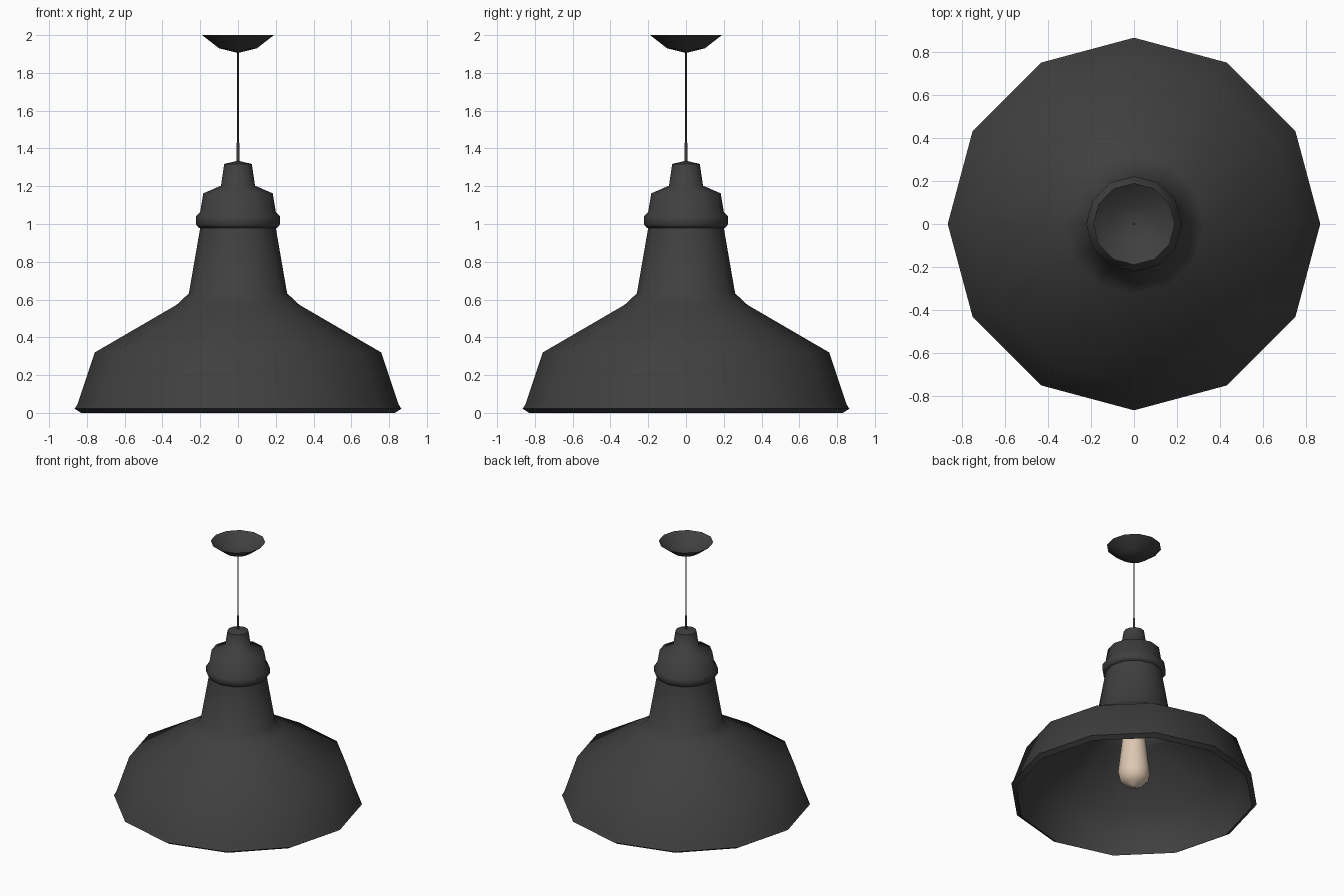
import bpy, bmesh
from math import radians
from mathutils import Matrix, Vector

cube = bpy.data.objects.get("Cube")
if cube:
    bpy.data.objects.remove(cube, do_unlink=True)

SIDES = 12


def make_material(name, rgb, roughness):
    mat = bpy.data.materials.new(name)
    mat.use_nodes = True
    mat.diffuse_color = (*rgb, 1)
    bsdf = mat.node_tree.nodes["Principled BSDF"]
    bsdf.inputs["Base Color"].default_value = (*rgb, 1)
    bsdf.inputs["Roughness"].default_value = roughness
    return mat


def lathe(name, profile, mat, sides=SIDES, sharp=60):
    """Spin a (radius, height) profile, listed top to bottom on the outside."""
    bm = bmesh.new()
    verts = [bm.verts.new((r, 0, z)) for r, z in profile]
    edges = [bm.edges.new(pair) for pair in zip(verts, verts[1:])]
    bmesh.ops.spin(bm, geom=verts + edges, axis=(0, 0, 1), cent=(0, 0, 0),
                   angle=radians(360), steps=sides, use_merge=True)
    bmesh.ops.remove_doubles(bm, verts=bm.verts, dist=0.0005)
    bmesh.ops.recalc_face_normals(bm, faces=bm.faces)
    mesh = bpy.data.meshes.new(name)
    bm.to_mesh(mesh)
    bm.free()
    mesh.materials.append(mat)
    obj = bpy.data.objects.new(name, mesh)
    bpy.context.collection.objects.link(obj)
    bpy.ops.object.select_all(action="DESELECT")
    obj.select_set(True)
    bpy.context.view_layer.objects.active = obj
    bpy.ops.object.shade_smooth_by_angle(angle=radians(sharp))
    return obj


metal = make_material("charcoal metal", (0.05, 0.05, 0.05), 0.6)
glass = make_material("warm bulb glass", (0.73, 0.57, 0.44), 0.4)

# Shade: flared outer wall, rolled rim, then the inner wall back up the neck
lathe("shade", [
    (0.20, 0.98), (0.26, 0.633), (0.325, 0.572), (0.758, 0.32),
    (0.85, 0.045), (0.865, 0.022), (0.83, 0.0), (0.835, 0.035),
    (0.743, 0.308), (0.315, 0.557), (0.246, 0.622), (0.187, 0.965),
    (0, 0.965)], metal)

# Stepped cap with a collar ring around its base
lathe("cap", [
    (0, 1.335), (0.073, 1.318), (0.09, 1.203), (0.184, 1.162),
    (0.20, 1.065), (0.222, 1.04), (0.222, 0.998), (0.208, 0.98),
    (0, 0.98)], metal)

# Hanging hardware
lathe("cord_sleeve", [(0, 1.43), (0.008, 1.43), (0.008, 1.32), (0, 1.32)],
      metal, sides=8)
lathe("cord", [(0, 1.915), (0.005, 1.915), (0.005, 1.40), (0, 1.40)],
      metal, sides=8)
lathe("ceiling_canopy", [(0.19, 2.0), (0.10, 1.93), (0, 1.905)], metal)

# Lamp holder and bulb inside the shade
lathe("lamp_socket", [(0, 0.966), (0.075, 0.966), (0.075, 0.60), (0, 0.60)],
      metal)
lathe("bulb", [
    (0.05, 0.61), (0.06, 0.55), (0.082, 0.46), (0.10, 0.30), (0.112, 0.19),
    (0.10, 0.135), (0.065, 0.10), (0.02, 0.085), (0, 0.07)], glass)
